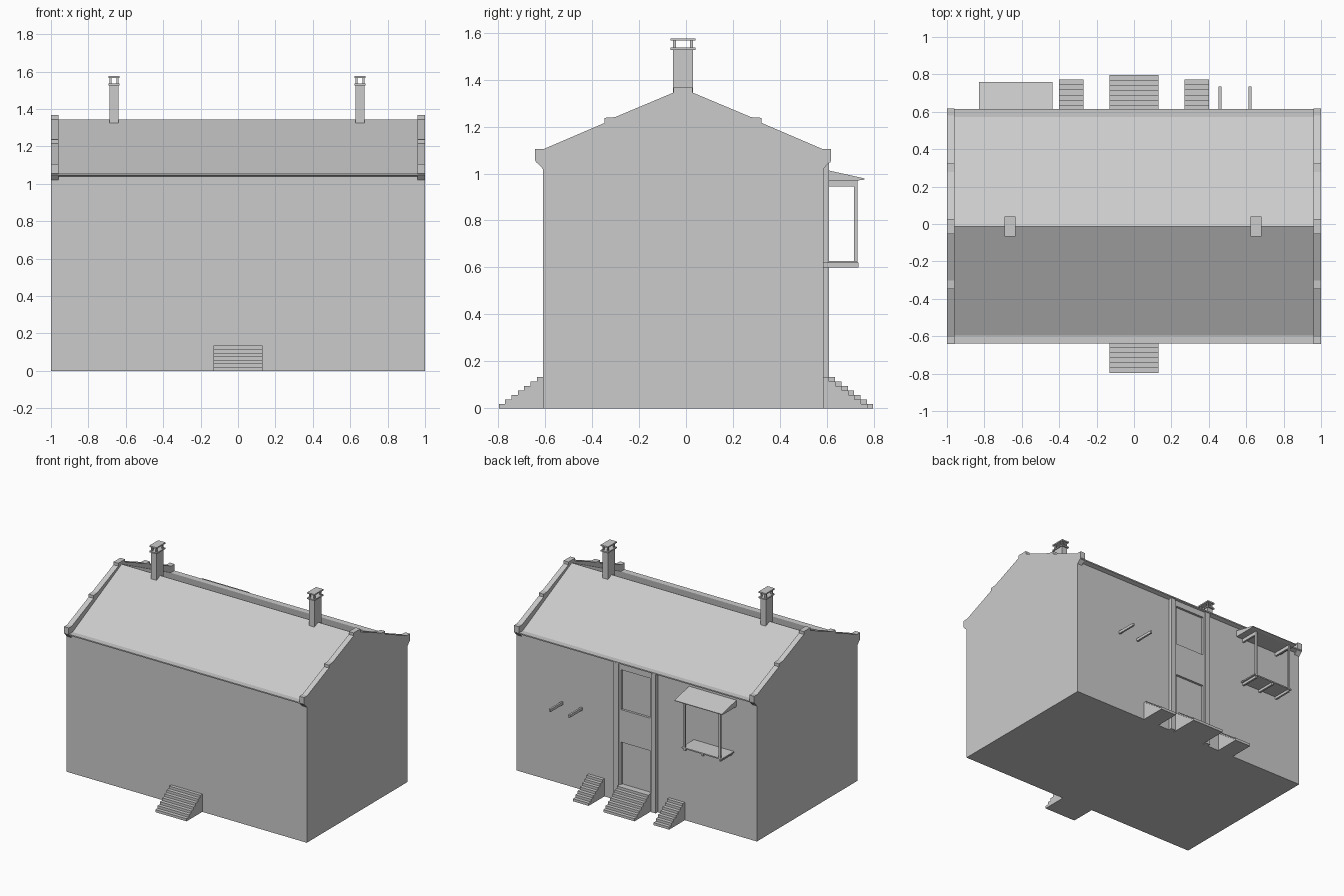
import bpy, bmesh

cube = bpy.data.objects.get("Cube")
if cube:
    bpy.data.objects.remove(cube, do_unlink=True)

# One plain grey for the whole house
GREY = (0.6, 0.6, 0.6, 1)
grey = bpy.data.materials.new("plain_grey")
grey.use_nodes = True
grey.diffuse_color = GREY
grey.node_tree.nodes["Principled BSDF"].inputs["Base Color"].default_value = GREY

YC = -0.0125          # ridge line
BACK = 0.585          # back wall plane
FRONT = -0.61         # front wall plane


def prism(name, profile, x0, x1):
    """Extrude a (y, z) profile from x0 to x1."""
    bm = bmesh.new()
    face = bm.faces.new([bm.verts.new((x0, y, z)) for y, z in profile])
    out = bmesh.ops.extrude_face_region(bm, geom=[face])
    moved = [v for v in out["geom"] if isinstance(v, bmesh.types.BMVert)]
    bmesh.ops.translate(bm, verts=moved, vec=(x1 - x0, 0, 0))
    bmesh.ops.recalc_face_normals(bm, faces=bm.faces)
    mesh = bpy.data.meshes.new(name)
    bm.to_mesh(mesh)
    bm.free()
    mesh.materials.append(grey)
    obj = bpy.data.objects.new(name, mesh)
    bpy.context.scene.collection.objects.link(obj)
    return obj


def box(name, x0, x1, y0, y1, z0, z1):
    return prism(name, [(y0, z0), (y1, z0), (y1, z1), (y0, z1)], x0, x1)


def mirrored(half):
    """Complete a half profile given as (distance from ridge line, z)."""
    return [(YC + d, z) for d, z in half] + [(YC - d, z) for d, z in reversed(half)]


def stairs(name, x0, x1, wall, side, first):
    """Seven steps rising to the wall; side is the outward y direction."""
    count, run, rise = 7, 0.027, 0.0192
    profile = [(wall, 0)]
    for i in range(count):
        y = wall + side * (first + run * (count - 1 - i))
        profile += [(y, i * rise), (y, (i + 1) * rise)]
    profile.append((wall, count * rise))
    prism(name, profile, x0, x1)


# Main body with its roof
prism("house_body", [(FRONT, 0), (BACK, 0), (BACK, 1.05), (YC, 1.345), (FRONT, 1.05)],
      -0.96, 0.96)

# Gable walls with raised stepped copings
gable = mirrored([(0.5975, 0), (0.5975, 1.02), (0.63, 1.055), (0.63, 1.105),
                  (0.592, 1.105), (0.335, 1.215), (0.335, 1.237), (0.29, 1.24),
                  (0.04, 1.345), (0.04, 1.367)])
prism("gable_wall_left", gable, 0.96, 1)
prism("gable_wall_right", gable, -1, -0.96)

# Eaves
for name, side in (("front_eave", -1), ("back_eave", 1)):
    prism(name, [(YC + side * d, z) for d, z in
                 ((0.58, 1.038), (0.597, 1.038), (0.627, 1.048), (0.627, 1.057), (0.58, 1.057))],
          -0.999, 0.999)

# Chimneys with four-post tops
for side, cx in (("left", 0.652), ("right", -0.663)):
    box(f"chimney_stack_{side}", cx - 0.023, cx + 0.023, YC - 0.042, YC + 0.042, 1.25, 1.526)
    for part, z in (("collar", 1.526), ("cap", 1.566)):
        box(f"chimney_{part}_{side}", cx - 0.03, cx + 0.03, YC - 0.053, YC + 0.053, z, z + 0.01)
    for sx in (-1, 1):
        for sy in (-1, 1):
            px, py = cx + sx * 0.018, YC + sy * 0.036
            box(f"chimney_post_{side}", px - 0.005, px + 0.005,
                py - 0.006, py + 0.006, 1.536, 1.566)

# Outside stairs
stairs("front_stairs", -0.13, 0.13, FRONT, -1, 0.025)
stairs("back_stairs", -0.13, 0.13, BACK, 1, 0.05)
stairs("side_stairs_left", 0.27, 0.4, BACK, 1, 0.025)
stairs("side_stairs_right", -0.4, -0.27, BACK, 1, 0.025)

# Back entrance bay: pilasters and panels around door and window openings
for name, x0, x1 in (("pilaster_left", 0.135, 0.175), ("pilaster_right", -0.175, -0.135)):
    box(name, x0, x1, BACK, 0.61, 0, 1.045)
box("panel_between_openings", -0.135, 0.135, BACK, 0.602, 0.455, 0.7)
box("panel_above_window", -0.135, 0.135, BACK, 0.602, 1.0, 1.045)
for name, x0, x1 in (("jamb_left", 0.12, 0.135), ("jamb_right", -0.135, -0.12)):
    box(name, x0, x1, BACK, 0.602, 0.134, 1.0)

# Loose beams sticking out of the back wall
for cx in (0.46, 0.62):
    box("wall_beam", cx - 0.007, cx + 0.007, BACK, 0.735, 0.6, 0.62)

# Balcony: floor on beams, two posts, top beams and lean-to roof
box("balcony_floor", -0.81, -0.475, BACK, 0.73, 0.618, 0.627)
for cx in (-0.79, -0.642, -0.495):
    box("balcony_floor_beam", cx - 0.007, cx + 0.007, BACK, 0.725, 0.6, 0.618)
for cx in (-0.79, -0.495):
    box("balcony_post", cx - 0.007, cx + 0.007, 0.716, 0.73, 0.627, 0.975)
    box("balcony_top_beam", cx - 0.007, cx + 0.007, BACK, 0.73, 0.945, 0.97)
prism("balcony_roof", [(BACK, 0.97), (0.73, 0.97), (0.76, 0.974), (0.76, 0.979), (BACK, 1.018)],
      -0.83, -0.435)
